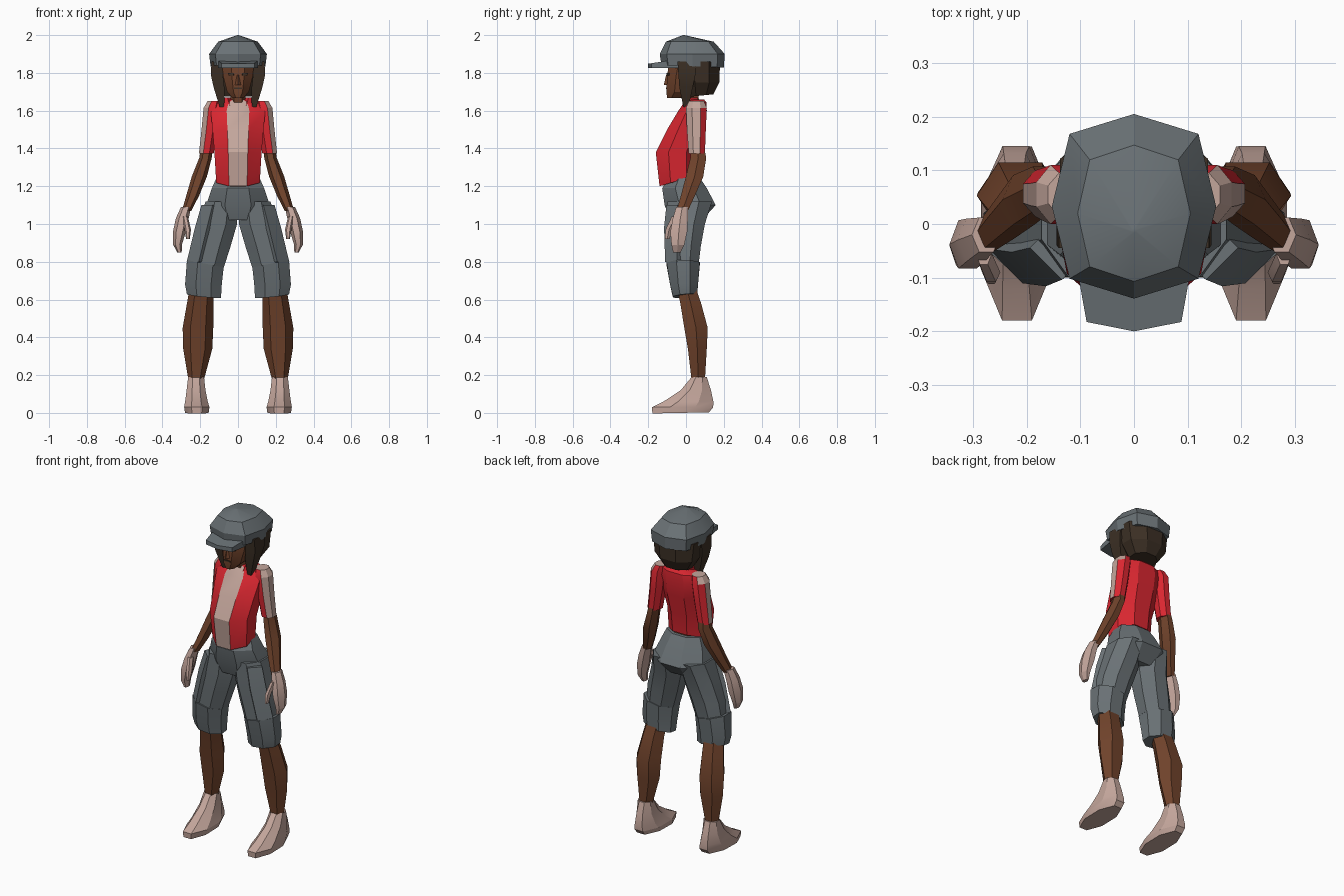
import bpy, bmesh, math


def material(name, rgb):
    m = bpy.data.materials.new(name)
    m.diffuse_color = (*rgb, 1)
    return m


GREY = material("grey cloth", (0.145, 0.168, 0.18))
RED = material("red cloth", (0.70, 0.02, 0.03))
PALE = material("pale cloth", (0.55, 0.38, 0.33))
SKIN = material("brown skin", (0.16, 0.055, 0.024))
HAIR = material("dark hair", (0.045, 0.029, 0.018))


def outline(n, flat, power):
    """Unit cross-section reaching +-1 on both axes; flat puts a face at the front."""
    pts = []
    for i in range(n):
        a = 2 * math.pi * (i + (0.5 if flat else 0)) / n - math.pi / 2
        c, s = math.cos(a), math.sin(a)
        pts.append((math.copysign(abs(c) ** power, c), math.copysign(abs(s) ** power, s)))
    mx, my = max(abs(p[0]) for p in pts), max(abs(p[1]) for p in pts)
    return [(x / mx, y / my) for x, y in pts]


def loft(name, mats, rings, n=8, flat=True, power=1, spin=0, mirror=False, rule=None):
    """Skin rings of (x, y, z, half width, half depth, slope along y, slope along x)."""
    bm = bmesh.new()
    shape = outline(n, flat, power)
    cs, sn = math.cos(spin), math.sin(spin)
    loops = []
    for ring in rings:
        cx, cy, z, rx, ry, ty, tx = (tuple(ring) + (0, 0))[:7]
        loop = []
        for u, v in shape:
            dx, dy = u * rx * cs - v * ry * sn, u * rx * sn + v * ry * cs
            loop.append(bm.verts.new((cx + dx, cy + dy, z + ty * dy + tx * dx)))
        loops.append(loop)
    for a, b in zip(loops, loops[1:]):
        for i in range(n):
            j = (i + 1) % n
            bm.faces.new((a[i], a[j], b[j], b[i]))
    bm.faces.new(loops[0][::-1])
    bm.faces.new(loops[-1])
    bmesh.ops.recalc_face_normals(bm, faces=bm.faces[:])
    if rule:
        for f in bm.faces:
            f.material_index = rule(f.normal, f.calc_center_median())
    me = bpy.data.meshes.new(name)
    bm.to_mesh(me)
    bm.free()
    for m in mats:
        me.materials.append(m)
    ob = bpy.data.objects.new(name, me)
    bpy.context.collection.objects.link(ob)
    bpy.ops.object.select_all(action='DESELECT')
    ob.select_set(True)
    bpy.context.view_layer.objects.active = ob
    bpy.ops.object.shade_smooth_by_angle(angle=math.radians(25))
    if mirror:
        ob.modifiers.new("Mirror", 'MIRROR')
    return ob


# Cap and peak
loft("cap", [GREY], [(0, .035, 1.835, .145, .165, -.04), (0, .033, 1.90, .153, .172),
                     (0, .02, 1.965, .105, .127), (0, -.012, 2.0, .004, .004)],
     flat=False, power=.7)
loft("cap_peak", [GREY], [(0, -.09, 1.825, .105, .11), (0, -.09, 1.865, .105, .11, .15)],
     flat=False, power=.5)

# Head, face details and neck
loft("head", [SKIN], [(0, -.06, 1.667, .028, .04), (0, -.03, 1.70, .058, .074),
                      (0, -.02, 1.78, .078, .08), (0, 0, 1.86, .085, .09)])
loft("nose", [SKIN], [(0, -.1, 1.735, .018, .018), (0, -.095, 1.79, .008, .01)], n=4, flat=False)
loft("mouth", [HAIR], [(0, -.103, 1.714, .022, .004), (0, -.103, 1.722, .02, .004)], n=4)
loft("eye", [HAIR], [(.036, -.097, 1.785, .014, .004), (.036, -.095, 1.80, .016, .004)],
     n=4, spin=.3, mirror=True)
loft("neck", [SKIN], [(0, .035, 1.62, .045, .04), (0, .015, 1.74, .035, .04)], n=6)

# Hair at the back and the side locks
loft("hair", [HAIR], [(0, .08, 1.68, .08, .065, .1), (0, .085, 1.75, .125, .092),
                      (0, .08, 1.86, .138, .1)])
loft("side_lock", [HAIR], [(.085, .0, 1.62, .012, .014), (.1, .0, 1.72, .028, .035),
                           (.112, .005, 1.79, .032, .045), (.11, .005, 1.86, .03, .05)],
     n=4, mirror=True)

# Jacket body with pale front panel, collar, midriff
loft("jacket", [RED, PALE],
     [(0, -.04, 1.23, .115, .1, .3), (0, -.045, 1.38, .125, .115),
      (0, 0, 1.5, .135, .1), (0, .035, 1.6, .145, .075),
      (0, .05, 1.645, .12, .058), (0, .05, 1.66, .055, .045)],
     rule=lambda n, c: int(abs(c.x) < .02 and n.y < -.3 and n.z > -.75))
loft("collar", [RED], [(.045, .01, 1.61, .024, .03), (.055, .03, 1.67, .015, .03)],
     n=4, spin=.5, mirror=True)
loft("midriff", [SKIN], [(0, -.035, 1.18, .1, .085), (0, -.035, 1.27, .1, .085)])

# Sleeves with pale outer stripe
loft("sleeve", [RED, PALE],
     [(.168, .057, 1.372, .039, .043), (.15, .055, 1.5, .043, .05),
      (.137, .055, 1.615, .045, .055), (.125, .055, 1.652, .035, .04)],
     mirror=True,
     rule=lambda n, c: int((n.x > .5 and n.y < .5 or n.z > .5) and n.z > -.5))

# Arms and hands
loft("arm", [SKIN], [(.272, -.02, 1.07, .025, .03), (.24, .01, 1.15, .034, .037),
                     (.205, .045, 1.25, .04, .046), (.172, .065, 1.35, .033, .042),
                     (.165, .058, 1.43, .028, .033)], n=6, mirror=True)
loft("hand", [PALE], [(.31, -.048, .85, .012, .02), (.32, -.043, .89, .023, .034),
                      (.31, -.038, .96, .034, .045), (.295, -.03, 1.03, .034, .04),
                      (.275, -.02, 1.09, .027, .032)], n=6, mirror=True)
loft("thumb", [PALE], [(.265, -.1, .92, .01, .012), (.266, -.09, .97, .017, .018),
                       (.28, -.055, 1.04, .015, .02)], n=6, mirror=True)

# Shorts: hips, legs, cuffs and side pockets
loft("shorts_hips", [GREY], [(0, 0, 1.02, .13, .085), (0, .022, 1.1, .168, .135),
                             (0, -.008, 1.19, .138, .118), (0, -.005, 1.25, .112, .075)])
loft("shorts_leg", [GREY], [(.165, -.015, .77, .09, .08), (.14, -.01, .88, .1, .088),
                            (.105, 0, 1.0, .1, .1), (.087, .02, 1.12, .085, .118)], mirror=True)
loft("shorts_cuff", [GREY], [(.18, -.005, .62, .09, .064, .1, .1),
                             (.183, -.01, .68, .097, .074, .05, 0),
                             (.173, -.015, .79, .097, .088, 0, .2)], mirror=True)
loft("shorts_pocket", [GREY], [(.224, -.063, .80, .022, .045), (.18, -.068, .98, .023, .045),
                               (.15, -.06, 1.10, .02, .042)],
     n=4, spin=-math.pi / 4, mirror=True)

# Lower legs and shoes
loft("lower_leg", [SKIN], [(.222, .065, .17, .04, .035), (.213, .06, .34, .077, .05),
                           (.212, .053, .45, .081, .062), (.2, .025, .58, .07, .055),
                           (.19, 0, .67, .065, .05)], n=6, mirror=True)
loft("shoe", [PALE], [(.218, -.028, 0, .062, .15, .02), (.218, -.018, .03, .067, .162),
                      (.22, .013, .06, .06, .132), (.222, .052, .12, .05, .08),
                      (.222, .07, .19, .042, .04)], mirror=True)
